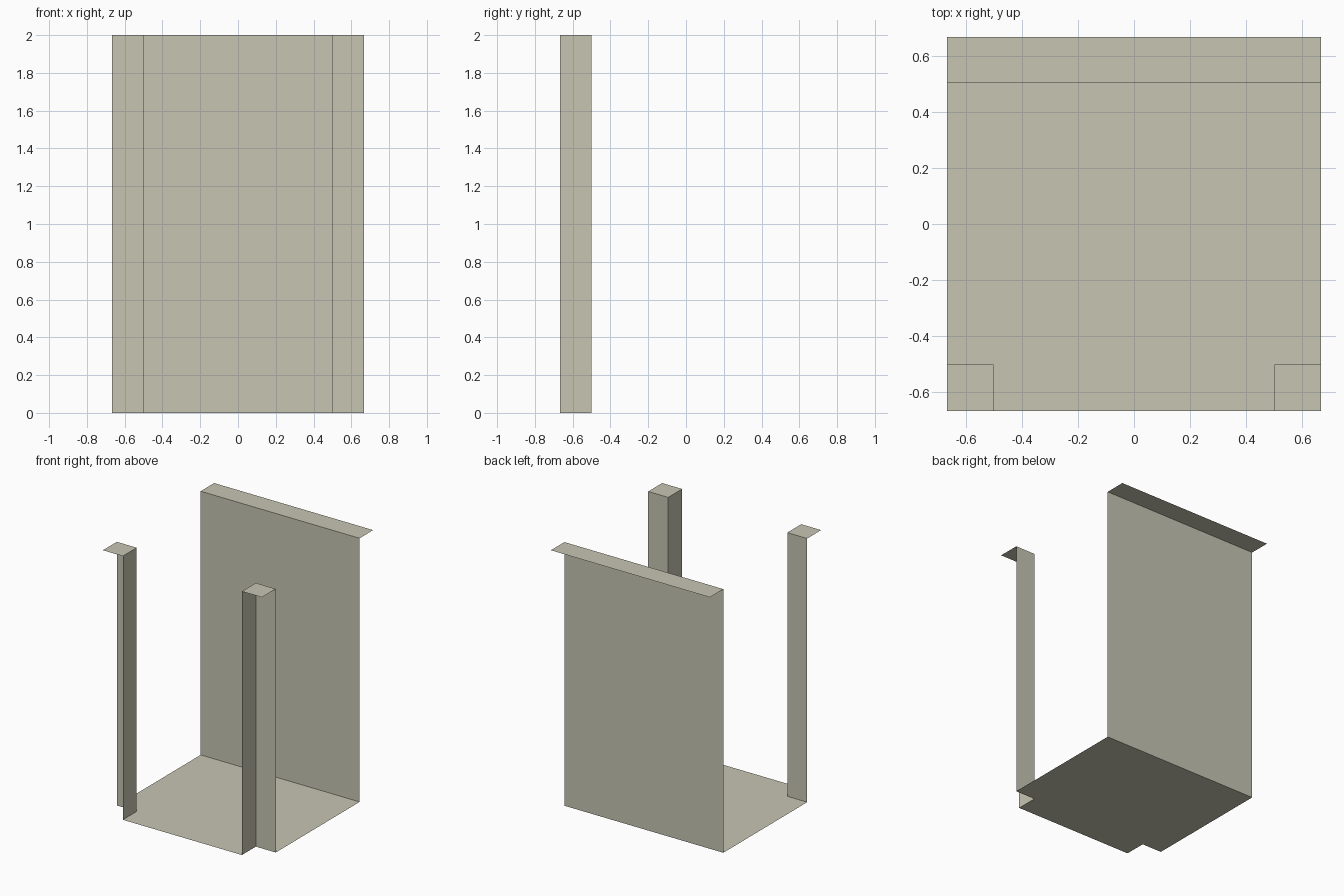
import bpy

if "Cube" in bpy.data.objects:
    bpy.data.objects.remove(bpy.data.objects["Cube"])

OUT, IN, BACK, H = 0.667, 0.5, 0.505, 2.0   # outer half size, post line, back wall line, height

stone = bpy.data.materials.new("warm_grey_stone")
stone.diffuse_color = (0.57, 0.56, 0.45, 1)
stone.use_nodes = True
stone.node_tree.nodes["Principled BSDF"].inputs["Base Color"].default_value = stone.diffuse_color


def sheet(name, *faces):
    """Make one object from flat polygons sharing their corners."""
    verts = []
    for face in faces:
        verts += [p for p in face if p not in verts]
    mesh = bpy.data.meshes.new(name)
    mesh.from_pydata(verts, [], [[verts.index(p) for p in f] for f in faces])
    mesh.materials.append(stone)
    obj = bpy.data.objects.new(name, mesh)
    bpy.context.collection.objects.link(obj)
    return obj


def wall(a, b):
    """Upright full-height panel between two plan points."""
    return [(*a, 0), (*b, 0), (*b, H), (*a, H)]


def flat(z, *points):
    return [(*p, z) for p in points]


# Floor with the two front corners notched out
sheet("floor", flat(0, (-IN, -OUT), (IN, -OUT), (IN, -IN), (OUT, -IN),
                    (OUT, BACK), (-OUT, BACK), (-OUT, -IN), (-IN, -IN)))

# Back wall and its top ledge
sheet("back_wall",
      wall((OUT, BACK), (-OUT, BACK)),
      flat(H, (-OUT, BACK), (OUT, BACK), (OUT, OUT), (-OUT, OUT)))

# Front corner posts: two inner panels and a cap, open on the outside
for side, label in ((-1, "left"), (1, "right")):
    i, o = side * IN, side * OUT
    faces = [wall((i, -OUT), (i, -IN)),
             wall((i, -IN), (o, -IN)),
             flat(H, (i, -OUT), (o, -OUT), (o, -IN), (i, -IN))]
    if side > 0:
        faces[:2] = [f[::-1] for f in faces[:2]]   # panels face the room
    else:
        faces[2].reverse()
    sheet(label + "_corner_post", *faces)
